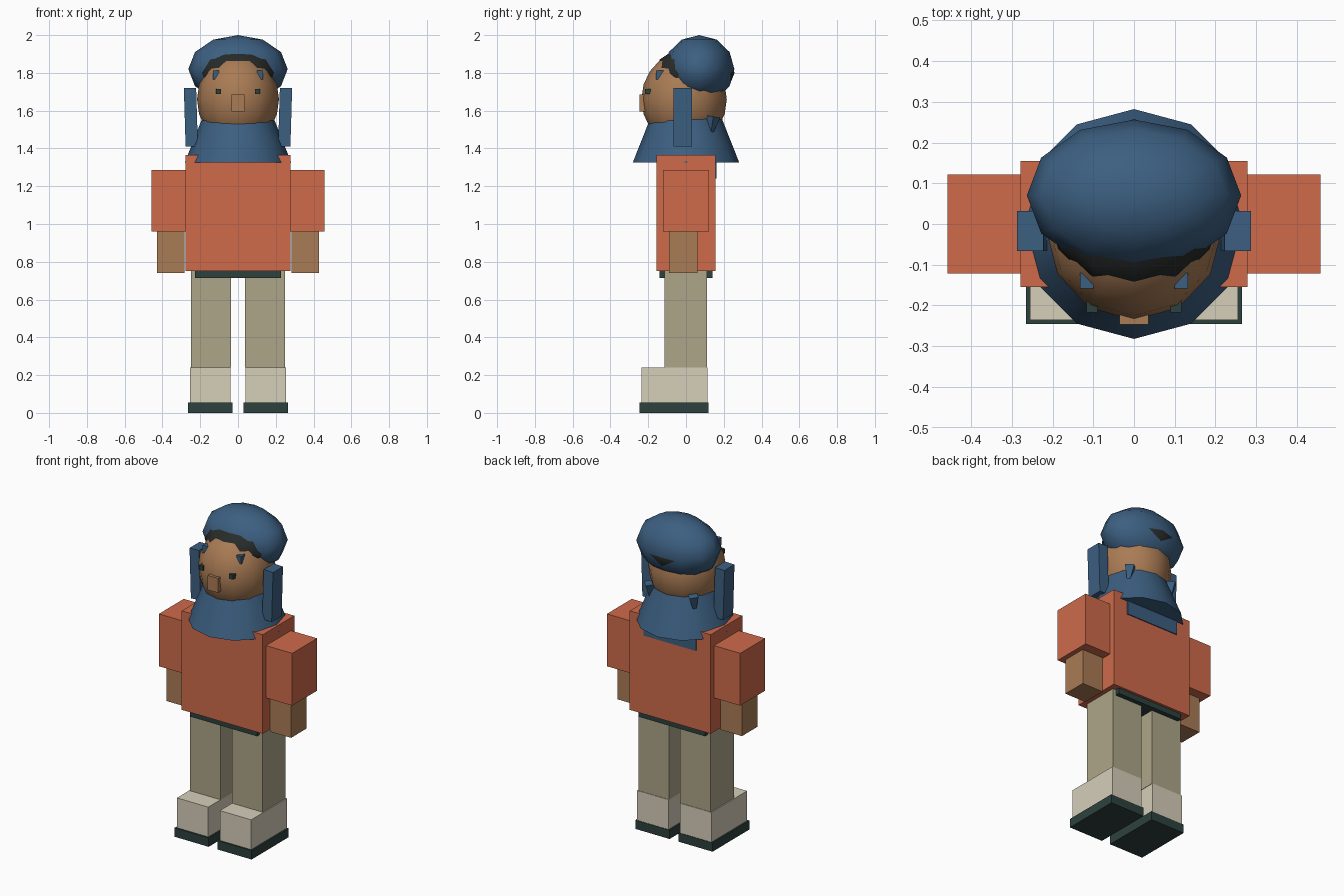
import bpy, math
from mathutils import Matrix

if "Cube" in bpy.data.objects:
    bpy.data.objects.remove(bpy.data.objects["Cube"])


def mat(name, r, g, b):
    m = bpy.data.materials.new(name)
    m.diffuse_color = (r, g, b, 1)
    m.use_nodes = True
    m.node_tree.nodes["Principled BSDF"].inputs["Base Color"].default_value = m.diffuse_color
    return m


orange = mat("orange_cloth", .62, .145, .07)
blue = mat("blue_cloth", .045, .115, .22)
dark = mat("dark_green", .026, .053, .048)
hair_m = mat("dark_hair", .02, .024, .022)
skin = mat("skin", .40, .20, .09)
khaki = mat("khaki", .42, .38, .25)
cream = mat("cream", .67, .62, .49)


def finish(name, m, smooth=False):
    o = bpy.context.object
    o.name = name
    o.data.materials.append(m)
    if smooth:
        bpy.ops.object.shade_smooth_by_angle(angle=math.radians(50))
    return o


def box(name, x, y, z, m, tilt=0):
    """Box from (min, max) ranges, optionally tilted about its y axis."""
    c = [(a + b) / 2 for a, b in (x, y, z)]
    bpy.ops.mesh.primitive_cube_add(size=1, location=c, rotation=(0, tilt, 0))
    o = finish(name, m)
    o.scale = [b - a for a, b in (x, y, z)]
    return o


def pair(name, x, y, z, m, tilt=0):
    box(name + "_right", x, y, z, m, tilt)
    box(name + "_left", (-x[1], -x[0]), y, z, m, -tilt)


def ball(name, loc, radii, m, rings):
    bpy.ops.mesh.primitive_uv_sphere_add(segments=12, ring_count=rings, radius=1, location=loc)
    bpy.context.object.scale = radii
    return finish(name, m, True)


# Shoes and legs
pair("sole", (.03, .265), (-.245, .118), (0, .055), dark)
pair("shoe", (.04, .255), (-.235, .115), (.055, .24), cream)
pair("leg", (.038, .248), (-.115, .112), (.24, .75), khaki)

# Body and arms
box("belt", (-.228, .228), (-.14, .14), (.715, .76), dark)
box("torso", (-.278, .278), (-.155, .155), (.75, 1.365), orange)
pair("sleeve", (.278, .458), (-.122, .122), (.96, 1.285), orange)
pair("forearm", (.282, .428), (-.09, .062), (.74, .96), skin)

# Head and face
ball("head", (0, -.01, 1.66), (.217, .226, .25), skin, 10)
box("nose", (-.035, .035), (-.247, -.2), (1.595, 1.685), skin)
pair("eye", (.09, .117), (-.217, -.18), (1.687, 1.715), dark)

# Hair, rounded cap and its hanging side flaps
ball("hair", (0, .045, 1.80), (.215, .212, .142), hair_m, 6)
ball("cap", (0, .07, 1.82), (.263, .186, .18), blue, 6)
pair("cap_flap", (.217, .282), (-.066, .032), (1.41, 1.72), blue, .03)
pair("brow_tab", (.10, .132), (-.158, -.12), (1.765, 1.812), blue)

# Scarf: flared collar, back panel and two knot tips
bpy.ops.mesh.primitive_cone_add(vertices=12, radius1=.282, radius2=.187, depth=.24,
                                location=(0, 0, 1.445))
finish("scarf", blue, True)
box("scarf_back_panel", (-.18, .18), (.12, .161), (1.24, 1.40), blue)
for side, s in (("right", 1), ("left", -1)):
    bpy.ops.mesh.primitive_cone_add(vertices=4, radius1=.038, radius2=0, depth=.13,
                                    location=(.15 * s, .135, 1.505),
                                    rotation=(math.pi - .15, 0, 0))
    finish("scarf_knot_" + side, blue)
